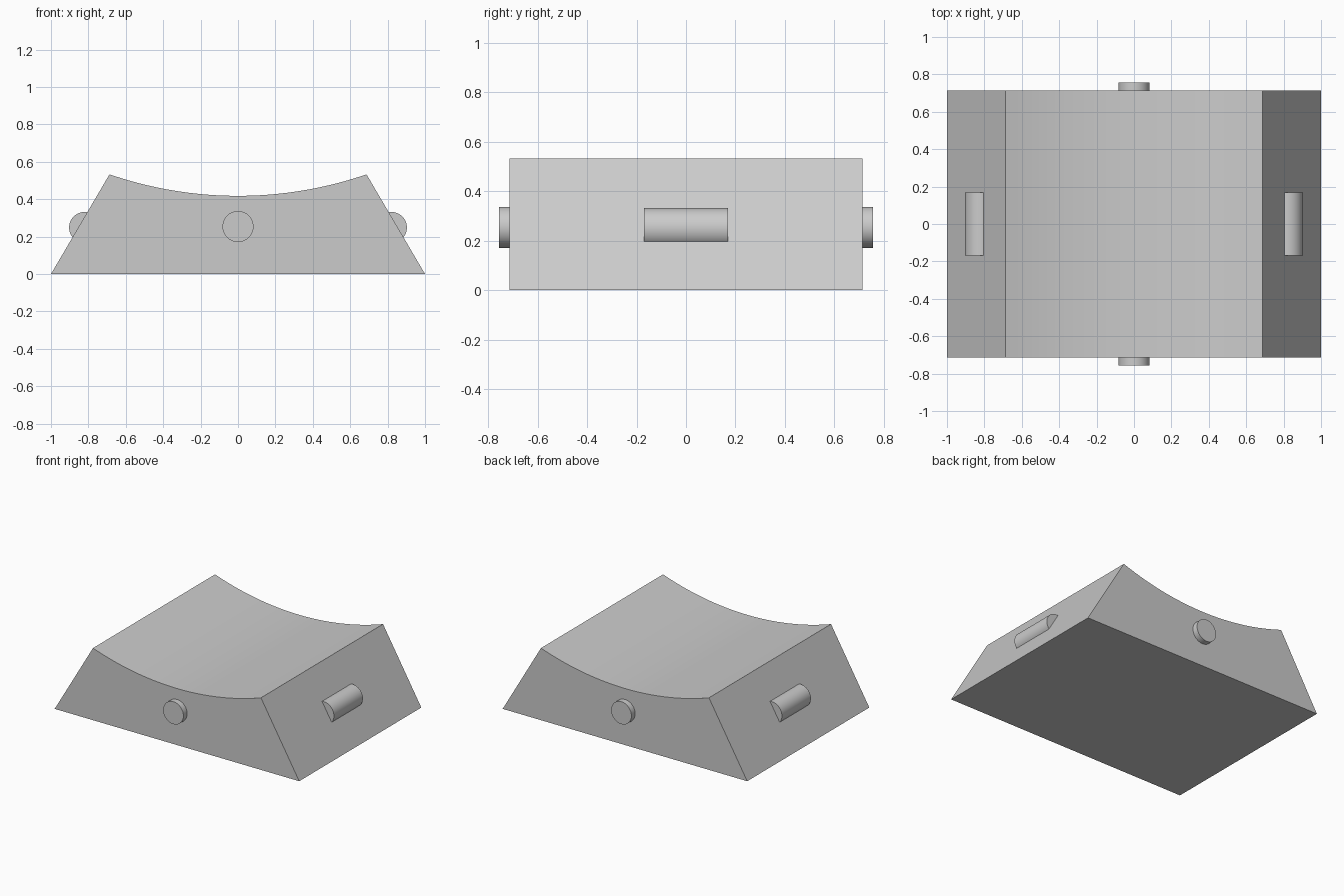
import bpy, bmesh, math
from mathutils import Matrix

cube = bpy.data.objects.get("Cube")
if cube:
    bpy.data.objects.remove(cube, do_unlink=True)

grey = bpy.data.materials.new("plain grey")
grey.use_nodes = True
COLOUR = (0.6, 0.6, 0.6, 1)
grey.diffuse_color = COLOUR
grey.node_tree.nodes["Principled BSDF"].inputs["Base Color"].default_value = COLOUR


def finish(name, bm):
    bmesh.ops.recalc_face_normals(bm, faces=bm.faces)
    mesh = bpy.data.meshes.new(name)
    bm.to_mesh(mesh)
    bm.free()
    mesh.materials.append(grey)
    obj = bpy.data.objects.new(name, mesh)
    bpy.context.collection.objects.link(obj)
    bpy.ops.object.select_all(action="DESELECT")
    obj.select_set(True)
    bpy.context.view_layer.objects.active = obj
    bpy.ops.object.shade_smooth_by_angle(angle=math.radians(30))


def cylinder_y(name, radius, length, centre):
    bm = bmesh.new()
    matrix = Matrix.Translation(centre) @ Matrix.Rotation(math.pi / 2, 4, "X")
    bmesh.ops.create_cone(bm, cap_ends=True, segments=48, radius1=radius,
                          radius2=radius, depth=length, matrix=matrix)
    finish(name, bm)


# Wedge-sided block with a hollowed top, extruded front to back
HALF_TOP, HEIGHT, SAG, HALF_DEPTH, STEPS = 0.687, 0.533, 0.115, 0.713, 36
arc_radius = (HALF_TOP ** 2 + SAG ** 2) / (2 * SAG)
half_angle = math.asin(HALF_TOP / arc_radius)
profile = [(-1, 0), (1, 0)]
for i in range(STEPS + 1):
    a = half_angle * (1 - 2 * i / STEPS)
    profile.append((arc_radius * math.sin(a),
                    HEIGHT - SAG + arc_radius * (1 - math.cos(a))))
bm = bmesh.new()
face = bm.faces.new([bm.verts.new((x, -HALF_DEPTH, z)) for x, z in profile])
extruded = bmesh.ops.extrude_face_region(bm, geom=[face], use_keep_orig=True)
moved = [v for v in extruded["geom"] if isinstance(v, bmesh.types.BMVert)]
bmesh.ops.translate(bm, verts=moved, vec=(0, 2 * HALF_DEPTH, 0))
finish("block", bm)

# Round pegs on the front and back
for name, side in (("front_peg", -1), ("back_peg", 1)):
    cylinder_y(name, 0.083, 0.08, (0, side * 0.716, 0.254))

# Half-sunk bars on the sloping sides
for name, side in (("left_bar", 1), ("right_bar", -1)):
    cylinder_y(name, 0.083, 0.338, (side * 0.82, 0, 0.249))
